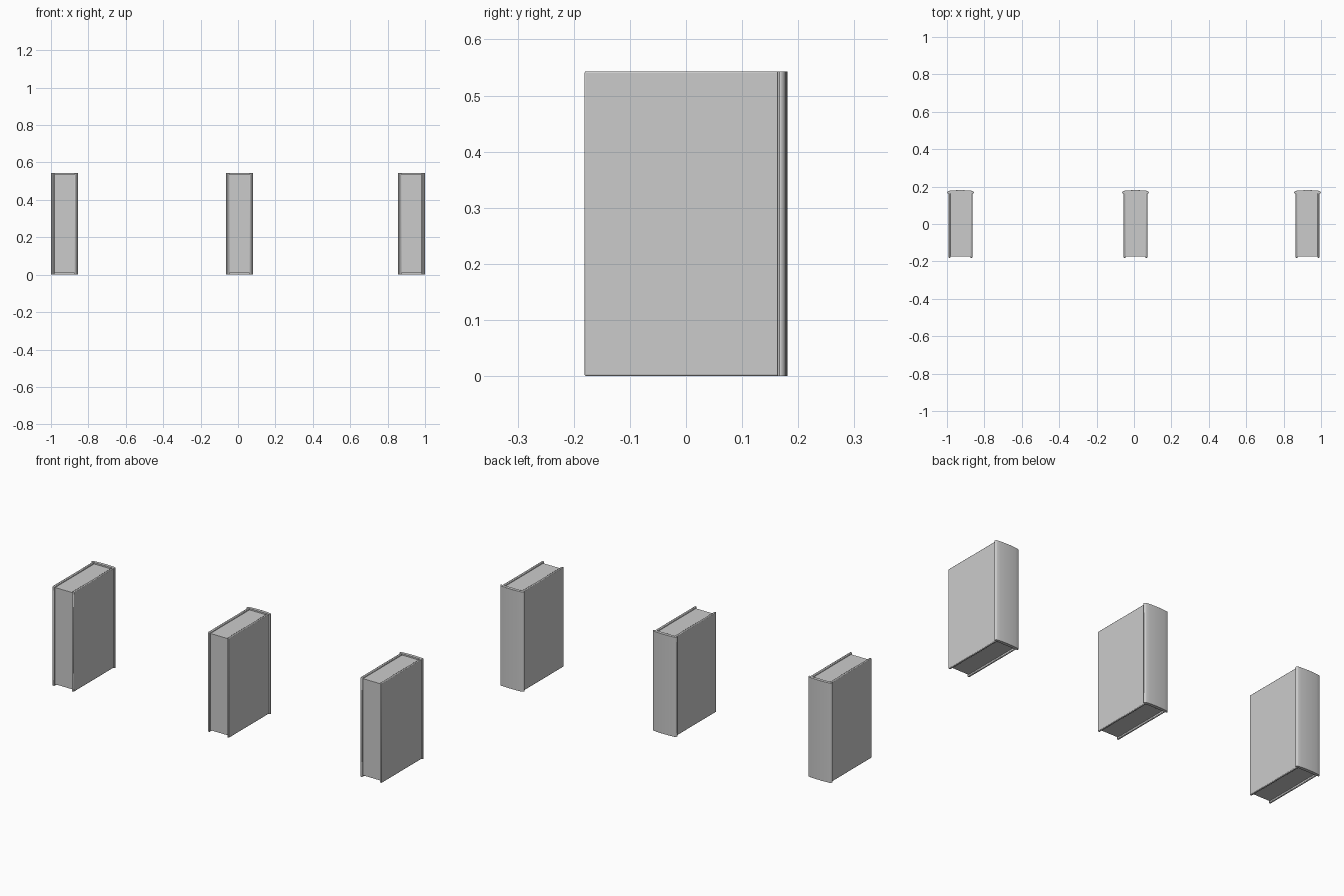
import bpy, bmesh, math

if "Cube" in bpy.data.objects:
    bpy.data.objects.remove(bpy.data.objects["Cube"])

HEIGHT = 0.543      # cover height
HALF_W = 0.072      # half width at the spine
BODY_W = 0.064      # half width at the cover boards
BOARD_T = 0.011
LIP = 0.008         # how far covers overhang the pages


def finish(obj, bevel=0.0):
    if bevel:
        m = obj.modifiers.new("soft_edges", 'BEVEL')
        m.width, m.segments, m.limit_method = bevel, 2, 'ANGLE'
    bpy.ops.object.select_all(action='DESELECT')
    obj.select_set(True)
    bpy.context.view_layer.objects.active = obj
    bpy.ops.object.shade_smooth_by_angle(angle=math.radians(35))
    return obj


def prism(name, outline, z0, z1, x, bevel=0.0):
    """Extrude a counter-clockwise xy outline from z0 to z1."""
    bm = bmesh.new()
    face = bm.faces.new([bm.verts.new((px, py, z0)) for px, py in outline])
    ext = bmesh.ops.extrude_face_region(bm, geom=[face])
    for v in ext["geom"]:
        if isinstance(v, bmesh.types.BMVert):
            v.co.z = z1
    bmesh.ops.recalc_face_normals(bm, faces=bm.faces[:])
    mesh = bpy.data.meshes.new(name)
    bm.to_mesh(mesh)
    bm.free()
    obj = bpy.data.objects.new(name, mesh)
    bpy.context.collection.objects.link(obj)
    obj.location.x = x
    return finish(obj, bevel)


def rect(x0, x1, y0, y1):
    return [(x0, y0), (x1, y0), (x1, y1), (x0, y1)]


def spine_outline():
    # flat inner side, rounded corners and a slightly bowed back
    r, y_in, y_corner = 0.011, 0.163, 0.1775
    right = [(HALF_W - 0.003, y_in), (HALF_W, y_in + 0.003)]
    for i in range(5):
        a = math.radians(i * 20)
        right.append((HALF_W - r + r * math.cos(a), y_corner - r + r * math.sin(a)))
    edge = HALF_W - r
    for i in range(1, 5):
        t = 1 - i / 4
        right.append((edge * t, y_corner + 0.0035 * (1 - t * t)))
    return right + [(-px, py) for px, py in reversed(right[:-1])]


for name, x in (("left", -0.928), ("middle", 0.008), ("right", 0.928)):
    # cover boards
    for side, s in (("left", -1), ("right", 1)):
        a, b = sorted((s * BODY_W, s * (BODY_W - BOARD_T)))
        prism(f"{name}_book_{side}_cover", rect(a, b, -0.181, 0.165),
              0, HEIGHT, x, 0.003)
    # spine
    prism(f"{name}_book_spine", spine_outline(), 0, HEIGHT, x, 0.002)
    # page block
    w = BODY_W - BOARD_T + 0.001
    prism(f"{name}_book_pages", rect(-w, w, -0.181 + LIP, 0.166),
          LIP, HEIGHT - LIP, x)
